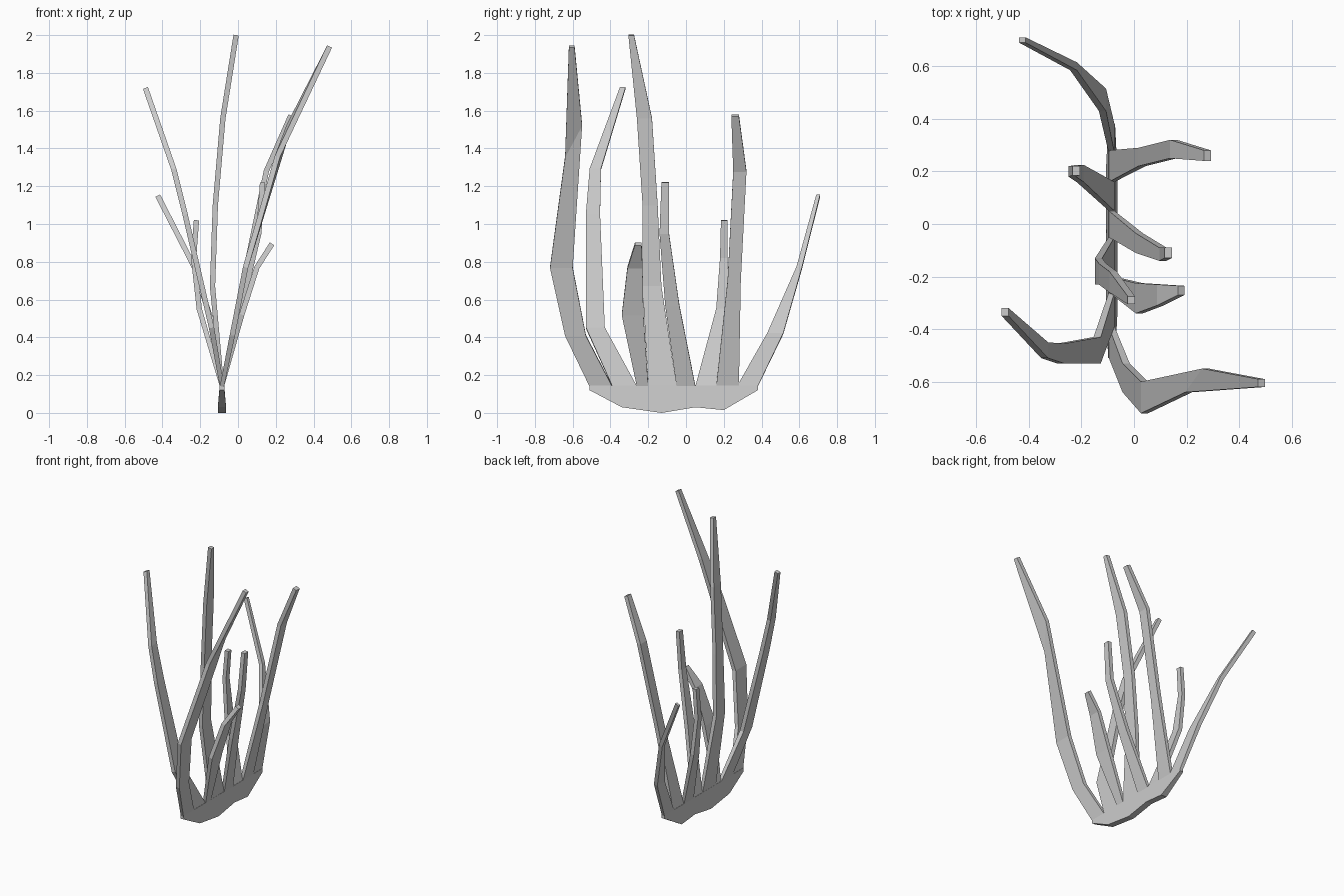
import bpy
import bmesh
from mathutils import Vector

cube = bpy.data.objects.get("Cube")
if cube:
    bpy.data.objects.remove(cube, do_unlink=True)

# One flat grey for the whole plant
grey = bpy.data.materials.new("stone grey")
grey.use_nodes = True
colour = (0.6, 0.6, 0.6, 1)
grey.diffuse_color = colour
grey.node_tree.nodes["Principled BSDF"].inputs["Base Color"].default_value = colour

ROOT_X = -0.085   # plane in which all fronds meet
ROOT_Z = 0.14     # height at which fronds leave the base


def loft(name, rings):
    """Bridge a list of four-cornered rings into one closed solid."""
    bm = bmesh.new()
    loops = [[bm.verts.new(p) for p in ring] for ring in rings]
    for low, high in zip(loops, loops[1:]):
        for i in range(4):
            j = (i + 1) % 4
            bm.faces.new((low[i], low[j], high[j], high[i]))
    bm.faces.new(loops[0][::-1])
    bm.faces.new(loops[-1])
    bmesh.ops.recalc_face_normals(bm, faces=bm.faces[:])
    mesh = bpy.data.meshes.new(name)
    bm.to_mesh(mesh)
    bm.free()
    mesh.materials.append(grey)
    obj = bpy.data.objects.new(name, mesh)
    bpy.context.collection.objects.link(obj)
    return obj


def frond(name, root, sections):
    """Flat strip: root is its y range, each section is x, z, y range, lift.

    Lift slides the second edge up along the strip and the first edge down.
    """
    stations = [(ROOT_X, ROOT_Z, *root)] + sections
    centres = [Vector((s[0], 0, s[1])) for s in stations]
    rings = []
    for i, (x, z, y_a, y_b, *lift) in enumerate(stations):
        after = centres[min(i + 1, len(centres) - 1)]
        before = centres[max(i - 1, 0)]
        along = (after - before).normalized()
        side = along.cross(Vector((0, 1, 0))) * (0.011 if i == 0 else 0.014)
        slide = along * (lift[0] if lift else 0)
        a = Vector((x, y_a, z)) - slide
        b = Vector((x, y_b, z)) + slide
        rings.append((a - side, b - side, b + side, a + side))
    return loft(name, rings)


# Base: a thin boat-shaped strip, thicker along its underside
base_rings = []
for y_top, y_low, z_low in ((-0.51, -0.51, 0.12), (-0.38, -0.34, 0.03),
                            (-0.2, -0.13, 0.0), (0.05, 0.05, 0.03),
                            (0.2, 0.2, 0.015), (0.38, 0.38, 0.12)):
    low = 0.022 if z_low < 0.1 else 0.013
    base_rings.append([(ROOT_X - low, y_low, z_low), (ROOT_X + low, y_low, z_low),
                       (ROOT_X + 0.012, y_top, ROOT_Z + 0.005),
                       (ROOT_X - 0.012, y_top, ROOT_Z + 0.005)])
loft("base", base_rings)

# Fronds, from front to back
frond("front_left_frond", (-0.51, -0.39),
      [(-0.03, 0.41, -0.64, -0.53), (0.04, 0.77, -0.72, -0.6),
       (0.24, 1.44, -0.64, -0.55, 0.09), (0.485, 1.94, -0.62, -0.59)])
frond("front_right_frond", (-0.39, -0.26),
      [(-0.14, 0.45, -0.53, -0.43), (-0.28, 1.05, -0.53, -0.455),
       (-0.34, 1.29, -0.51, -0.45), (-0.49, 1.72, -0.35, -0.32)])
frond("short_left_frond", (-0.26, -0.2),
      [(0.02, 0.52, -0.34, -0.225), (0.1, 0.77, -0.31, -0.23),
       (0.18, 0.895, -0.27, -0.235)])
frond("tallest_frond", (-0.2, -0.05),
      [(-0.135, 0.67, -0.23, -0.13), (-0.12, 1.1, -0.23, -0.15),
       (-0.08, 1.56, -0.26, -0.18), (-0.01, 2.0, -0.305, -0.275)])
frond("middle_left_frond", (-0.05, 0.05),
      [(0.02, 0.57, -0.11, -0.035), (0.11, 0.95, -0.14, -0.09),
       (0.13, 1.22, -0.13, -0.09)])
frond("middle_right_frond", (0.05, 0.16),
      [(-0.205, 0.55, 0.16, 0.225), (-0.235, 0.82, 0.18, 0.22),
       (-0.22, 1.02, 0.185, 0.22)])
frond("back_left_frond", (0.16, 0.28),
      [(0.03, 0.7, 0.22, 0.29), (0.15, 1.28, 0.25, 0.32),
       (0.28, 1.575, 0.24, 0.28)])
frond("back_right_frond", (0.27, 0.38),
      [(-0.12, 0.42, 0.43, 0.515), (-0.23, 0.77, 0.585, 0.615),
       (-0.425, 1.15, 0.69, 0.71)])
